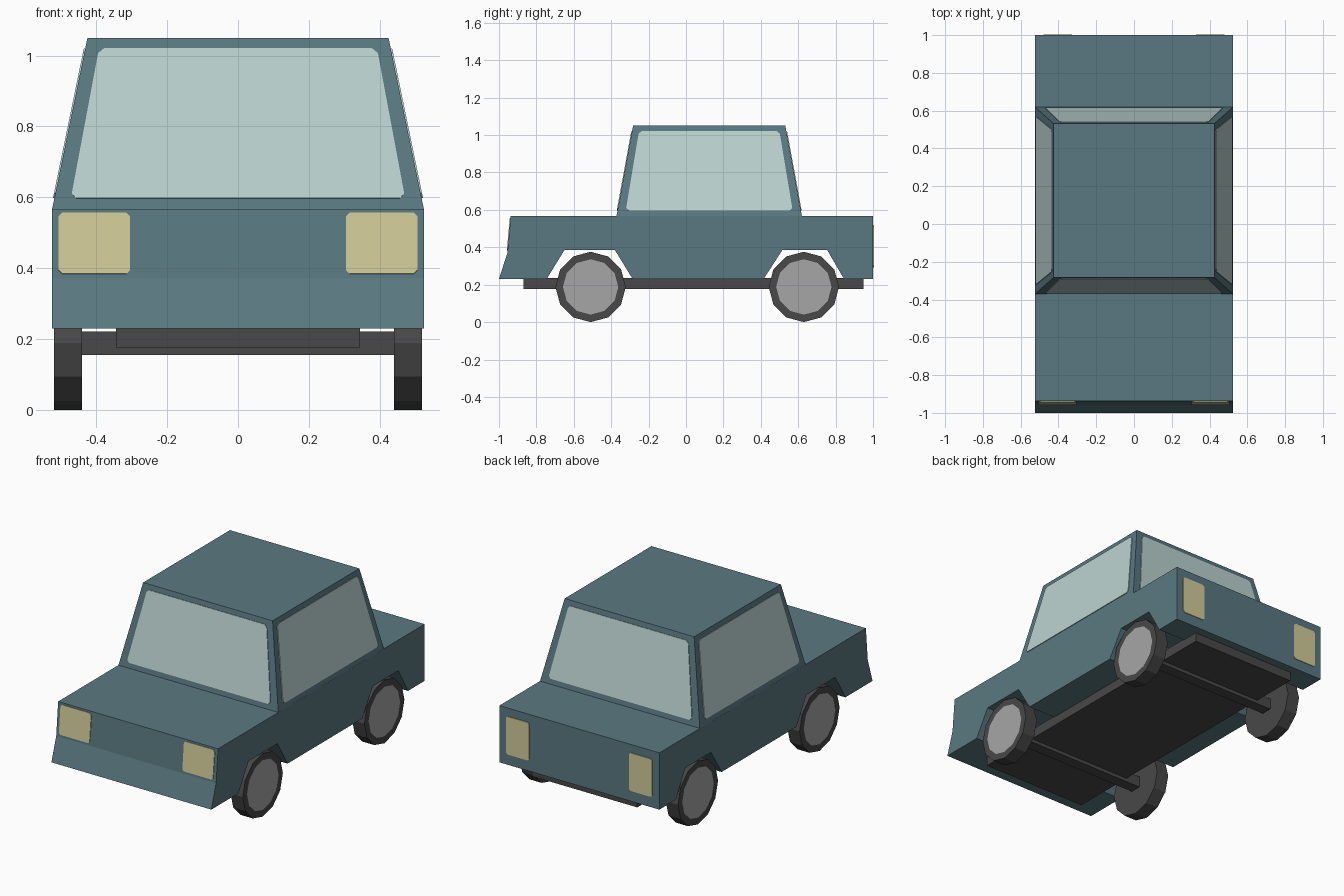
import bpy, bmesh, math
from mathutils import Vector

if "Cube" in bpy.data.objects:
    bpy.data.objects.remove(bpy.data.objects["Cube"])


def material(name, rgb):
    m = bpy.data.materials.new(name)
    lin = [((c / 255 + 0.055) / 1.055) ** 2.4 for c in rgb]
    m.diffuse_color = (*lin, 1)
    m.use_nodes = True
    m.node_tree.nodes["Principled BSDF"].inputs["Base Color"].default_value = m.diffuse_color
    return m


TEAL = material("teal paint", (90, 121, 129))
GLASS = material("pale glass", (187, 211, 208))
LAMP = material("lamp yellow", (210, 203, 153))
DARK = material("dark rubber", (72, 72, 72))
HUB = material("hub grey", (166, 166, 166))


def finish(name, bm, *mats):
    bmesh.ops.recalc_face_normals(bm, faces=bm.faces[:])
    me = bpy.data.meshes.new(name)
    bm.to_mesh(me)
    bm.free()
    for m in mats:
        me.materials.append(m)
    ob = bpy.data.objects.new(name, me)
    bpy.context.collection.objects.link(ob)
    return ob


def prism(name, pts, offset, *mats):
    """Polygon pushed along an offset vector."""
    bm = bmesh.new()
    face = bm.faces.new([bm.verts.new(p) for p in pts])
    new = bmesh.ops.extrude_face_region(bm, geom=[face], use_keep_orig=True)["geom"]
    bmesh.ops.translate(bm, vec=offset, verts=[v for v in new if isinstance(v, bmesh.types.BMVert)])
    return finish(name, bm, *mats)


def box(name, x, y0, y1, z0, z1, mat):
    return prism(name, [(-x, y0, z0), (-x, y1, z0), (-x, y1, z1), (-x, y0, z1)],
                 Vector((2 * x, 0, 0)), mat)


def panel(name, face, u0, u1, v0, v1, mat, cut=0.014):
    """Thin plate with clipped corners lying on a quad (bl, br, tr, tl)."""
    bl, br, tr, tl = map(Vector, face)
    at = lambda u, v: bl.lerp(br, u).lerp(tl.lerp(tr, u), v)
    c = [at(u0, v0), at(u1, v0), at(u1, v1), at(u0, v1)]
    pts = []
    for i in range(4):
        for n in (c[i - 1], c[(i + 1) % 4]):
            pts.append(c[i] + (n - c[i]).normalized() * cut)
    normal = (br - bl).cross(tl - bl).normalized()
    prism(name, [p - normal * 0.002 for p in pts], normal * 0.006, mat)


# lower body with wheel arches cut through its side profile
W = 0.525
profile = [(-1, .23), (-.745, .23), (-.65, .385), (-.38, .385), (-.285, .23),
           (.415, .23), (.515, .385), (.755, .385), (.845, .23), (1, .23),
           (1, .567), (-.937, .567), (-.955, .37)]
prism("lower_body", [(-W, y, z) for y, z in profile], Vector((2 * W, 0, 0)), TEAL)

# tapered cabin
base = [(-W, -.372, .565), (W, -.372, .565), (W, .62, .565), (-W, .62, .565)]
roof = [(-.425, -.283, 1.05), (.425, -.283, 1.05), (.425, .531, 1.05), (-.425, .531, 1.05)]
bm = bmesh.new()
lo = [bm.verts.new(p) for p in base]
hi = [bm.verts.new(p) for p in roof]
bm.faces.new(lo)
bm.faces.new(hi)
for i in range(4):
    j = (i + 1) % 4
    bm.faces.new([lo[i], lo[j], hi[j], hi[i]])
finish("cabin", bm, TEAL)

# windows on the four cabin sides
for i, side in enumerate(("front", "right", "rear", "left")):
    j = (i + 1) % 4
    panel(side + "_window", (base[i], base[j], roof[j], roof[i]), .045, .955, .066, .938, GLASS)

# headlights and tail lights
nose = ((-W, -.955, .37), (W, -.955, .37), (W, -.937, .567), (-W, -.937, .567))
tail = ((W, 1, .23), (-W, 1, .23), (-W, 1, .567), (W, 1, .567))
for side, flip in (("left", True), ("right", False)):
    for name, face, u0, u1, v0, v1 in (("headlight", nose, .79, .982, .07, .945),
                                       ("tail_light", tail, .813, .957, .185, .855)):
        if flip:
            u0, u1 = 1 - u1, 1 - u0
        panel(f"{side}_{name}", face, u0, u1, v0, v1, LAMP, .01)

# chassis plate and axles
box("chassis", .345, -.87, .95, .176, .235, DARK)
R = 0.188
AXLES = (("front", -.51), ("rear", .63))
for end, y in AXLES:
    box(end + "_axle", .45, y - .033, y + .033, R - .033, R + .033, DARK)

# twelve-sided wheels with a grey hub inset in the outer face
for end, y in AXLES:
    for side, s in (("left", -1), ("right", 1)):
        ring = [(s * .44, y + R * math.sin(k * math.pi / 6), R + R * math.cos(k * math.pi / 6))
                for k in range(12)]
        wheel = prism(f"{end}_{side}_wheel", ring, Vector((s * .08, 0, 0)), DARK, HUB)
        bm = bmesh.new()
        bm.from_mesh(wheel.data)
        outer = max(bm.faces, key=lambda f: s * f.calc_center_median().x)
        bmesh.ops.inset_region(bm, faces=[outer], thickness=.04)
        outer.material_index = 1
        bm.to_mesh(wheel.data)
        bm.free()
